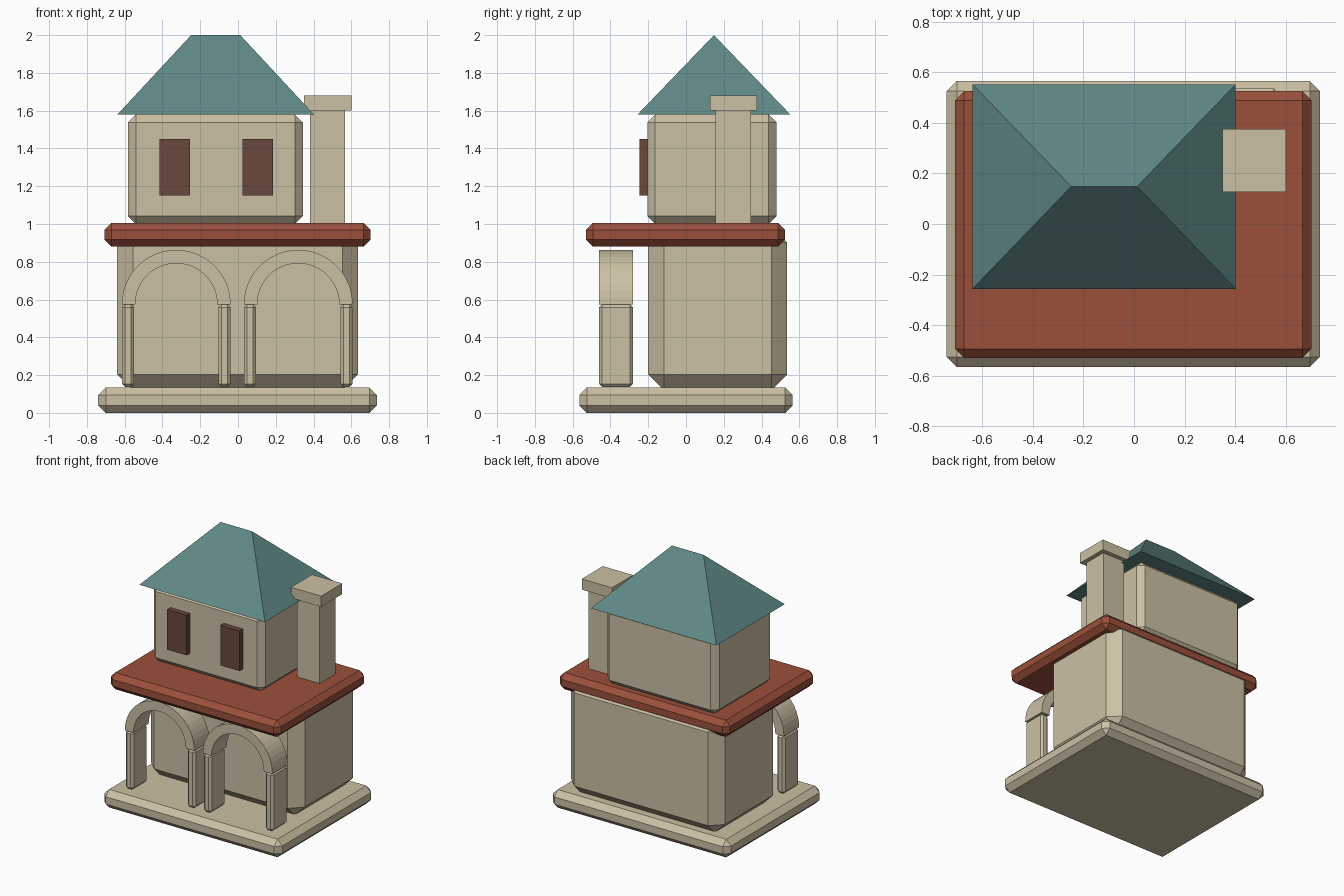
import bpy
import bmesh
import math

old = bpy.data.objects.get("Cube")
if old:
    bpy.data.objects.remove(old, do_unlink=True)


def material(name, rgb):
    m = bpy.data.materials.new(name)
    m.use_nodes = True
    m.diffuse_color = (*rgb, 1)
    m.node_tree.nodes["Principled BSDF"].inputs["Base Color"].default_value = (*rgb, 1)
    return m


STONE = material("sandstone", (0.60, 0.53, 0.37))
RED = material("terracotta", (0.33, 0.08, 0.043))
TEAL = material("teal_tile", (0.115, 0.25, 0.24))
BROWN = material("dark_wood", (0.14, 0.065, 0.043))


def finish(name, bm, mat):
    bmesh.ops.recalc_face_normals(bm, faces=bm.faces)
    mesh = bpy.data.meshes.new(name)
    bm.to_mesh(mesh)
    bm.free()
    mesh.materials.append(mat)
    obj = bpy.data.objects.new(name, mesh)
    bpy.context.collection.objects.link(obj)
    return obj


def block(name, xs, ys, zs, mat, bevel=0.0):
    """Box given by its extents, with optional chamfered edges."""
    bm = bmesh.new()
    bmesh.ops.create_cube(bm, size=1)
    for v in bm.verts:
        v.co = [sum(r) / 2 + c * (r[1] - r[0]) for r, c in zip((xs, ys, zs), v.co)]
    if bevel:
        bmesh.ops.bevel(bm, geom=bm.edges[:], offset=bevel, segments=1,
                        profile=0.5, affect='EDGES')
    return finish(name, bm, mat)


def arch(name, cx, cz, inner, outer, ys, mat, steps=24):
    """Half ring profile extruded along y."""
    bm = bmesh.new()
    rings = []
    for i in range(steps + 1):
        a = math.pi * i / steps
        rings.append([bm.verts.new((cx + r * math.cos(a), y, cz + r * math.sin(a)))
                      for r, y in ((inner, ys[0]), (outer, ys[0]),
                                   (outer, ys[1]), (inner, ys[1]))])
    for p, q in zip(rings, rings[1:]):
        for k in range(4):
            n = (k + 1) % 4
            bm.faces.new((p[k], p[n], q[n], q[k]))
    bm.faces.new(rings[0])
    bm.faces.new(rings[-1])
    return finish(name, bm, mat)


def hip_roof(name, xs, ys, zs, ridge, mat):
    """Four sloping sides meeting at a ridge along x."""
    bm = bmesh.new()
    a, b, c, d = [bm.verts.new((x, y, zs[0])) for x, y in
                  ((xs[0], ys[0]), (xs[1], ys[0]), (xs[1], ys[1]), (xs[0], ys[1]))]
    e, f = [bm.verts.new((x, sum(ys) / 2, zs[1])) for x in ridge]
    for face in ((a, b, f, e), (b, c, f), (c, d, e, f), (d, a, e), (d, c, b, a)):
        bm.faces.new(face)
    return finish(name, bm, mat)


# Ground floor and the slab roof above it
block("base_slab", (-0.74, 0.735), (-0.565, 0.565), (0, 0.135), STONE, 0.04)
block("lower_walls", (-0.64, 0.635), (-0.2, 0.535), (0.12, 0.985), STONE, 0.083)
block("porch_roof", (-0.708, 0.702), (-0.53, 0.525), (0.88, 1.005), RED, 0.037)

# Porch arches on paired posts
PORCH = (-0.46, -0.28)
for side, cx in (("right", -0.327), ("left", 0.319)):
    arch("arch_" + side, cx, 0.575, 0.217, 0.288, PORCH, STONE)
    for where, px in (("outer", math.copysign(0.256, cx)),
                      ("inner", -math.copysign(0.256, cx))):
        x = cx + px
        block(f"post_{side}_{where}", (x - 0.032, x + 0.032), PORCH,
              (0.138, 0.575), STONE, 0.016)

# Upper floor with shutters
block("upper_walls", (-0.583, 0.343), (-0.205, 0.48), (1.0, 1.58), STONE, 0.042)
for side, x in (("right", -0.335), ("left", 0.105)):
    block("window_" + side, (x - 0.08, x + 0.08), (-0.245, -0.165), (1.15, 1.45), BROWN)
hip_roof("hip_roof", (-0.638, 0.402), (-0.256, 0.552), (1.58, 2.0), (-0.248, 0.012), TEAL)

# Chimney
block("chimney_stack", (0.38, 0.567), (0.157, 0.343), (1.0, 1.61), STONE)
block("chimney_cap", (0.35, 0.6), (0.126, 0.376), (1.6, 1.68), STONE)
